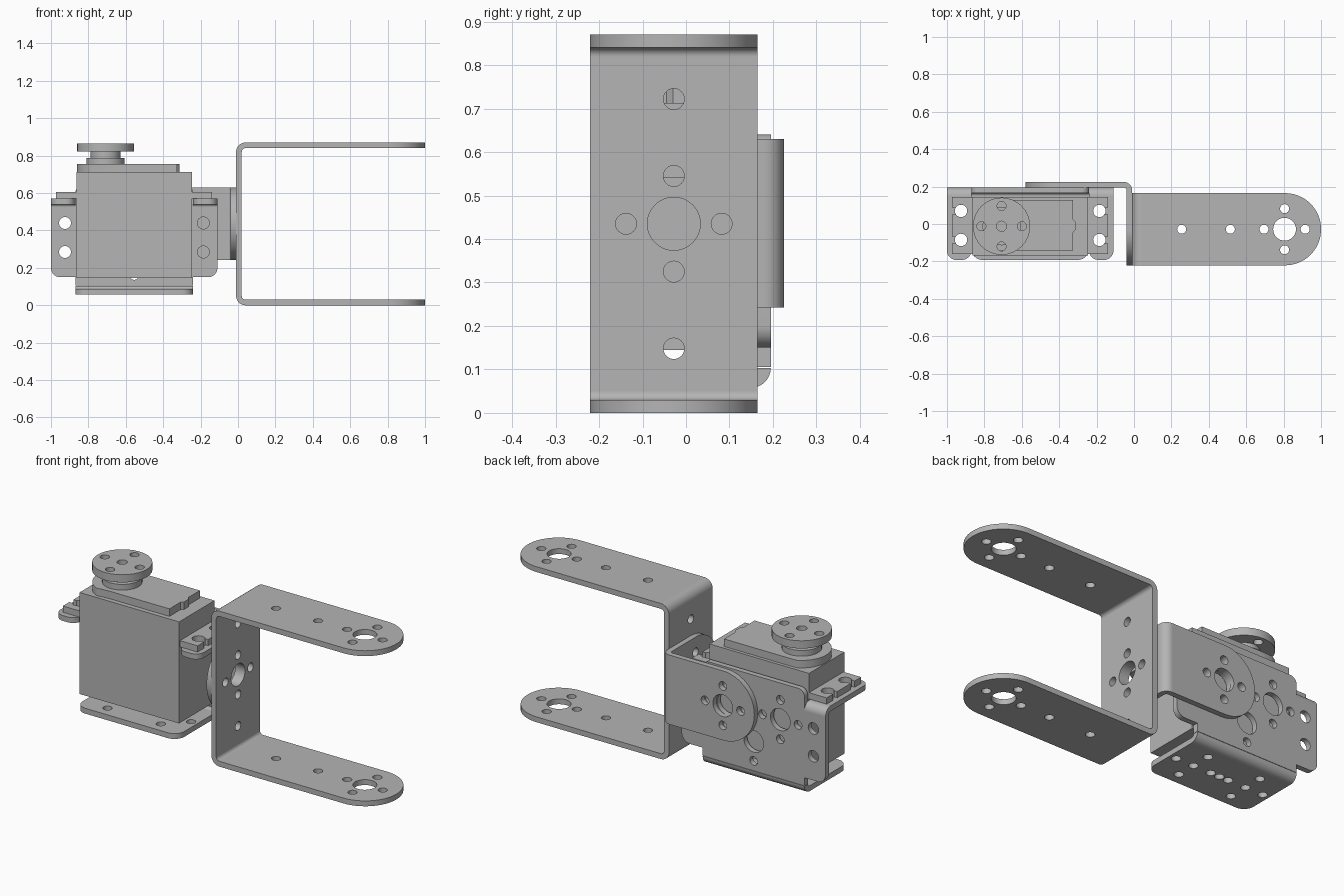
import bpy, bmesh
from math import sin, cos, pi, radians, hypot
from mathutils import Vector

if "Cube" in bpy.data.objects:
    bpy.data.objects.remove(bpy.data.objects["Cube"], do_unlink=True)

GREY = (0.46, 0.46, 0.46, 1)
metal = bpy.data.materials.new("plain grey")
metal.use_nodes = True
metal.diffuse_color = GREY
metal.node_tree.nodes["Principled BSDF"].inputs["Base Color"].default_value = GREY


# Profile helpers
def arc(u, v, r, start, end, n=32):
    angles = [radians(start + (end - start) * i / n) for i in range(n + 1)]
    return [(u + r * cos(a), v + r * sin(a)) for a in angles]


def circle(u, v, r):
    return arc(u, v, r, 0, 360)[:-1]


def rounded(corners):
    """Right-angled outline; each corner is (u, v, radius)."""
    points = []
    for i, (u, v, r) in enumerate(corners):
        p = Vector((u, v))
        if r == 0:
            points.append((u, v))
            continue
        a = (Vector(corners[i - 1][:2]) - p).normalized()
        b = (Vector(corners[(i + 1) % len(corners)][:2]) - p).normalized()
        centre = p + r * (a + b)
        for k in range(17):
            t = k / 16 * pi / 2
            points.append(tuple(centre - r * (b * cos(t) + a * sin(t))))
    return points


def rect(u0, u1, v0, v1, r=(0, 0, 0, 0)):
    spots = [(u0, v0), (u1, v0), (u1, v1), (u0, v1)]
    return rounded([(u, v, q) for (u, v), q in zip(spots, r)])


def bend(u, v, start, outer, thick=0.03):
    return arc(u, v, outer, start, start + 90, 12) + arc(u, v, outer - thick, start + 90, start, 12)


def cross(u, v, reach=0.11, small=0.024):
    return [circle(u + du, v + dv, small)
            for du, dv in ((reach, 0), (-reach, 0), (0, reach), (0, -reach))]


def hub(u, v):
    return [circle(u, v, 0.061)] + cross(u, v)


def plate(name, axis, lo, hi, outline, holes=()):
    """Extrude a flat profile with holes between lo and hi along an axis."""
    curve = bpy.data.curves.new(name, "CURVE")
    curve.dimensions, curve.fill_mode = "2D", "BOTH"
    curve.extrude = (hi - lo) / 2
    for loop in [outline, *holes]:
        spline = curve.splines.new("POLY")
        spline.points.add(len(loop) - 1)
        for point, (u, v) in zip(spline.points, loop):
            point.co = (u, v, 0, 1)
        spline.use_cyclic_u = True
    temp = bpy.data.objects.new(name + "_profile", curve)
    mesh = bpy.data.meshes.new_from_object(temp)
    bpy.data.objects.remove(temp)
    bm = bmesh.new()
    bm.from_mesh(mesh)
    for vert in bm.verts:
        u, v, w = vert.co
        w += (lo + hi) / 2
        vert.co = {"x": (w, u, v), "y": (u, w, v), "z": (u, v, w)}[axis]
    bmesh.ops.remove_doubles(bm, verts=bm.verts, dist=0.0001)
    bmesh.ops.recalc_face_normals(bm, faces=bm.faces)
    bm.to_mesh(mesh)
    bm.free()
    mesh.materials.clear()
    mesh.materials.append(metal)
    mesh.shade_smooth()
    mesh.set_sharp_from_angle(angle=radians(30))
    obj = bpy.data.objects.new(name, mesh)
    bpy.context.scene.collection.objects.link(obj)
    return obj


MID_Y, MID_Z, END = -0.028, 0.435, 0.192

# U-shaped fork
arm_holes = hub(0.805, MID_Y) + [circle(x, MID_Y, 0.024) for x in (0.255, 0.515)]
for label, z, bend_z, start in (("lower", 0, 0.05, 180), ("upper", 0.84, 0.82, 90)):
    plate(f"fork_{label}_arm", "z", z, z + 0.03,
          rect(0.04, 1, -0.221, 0.165, (0, END, END, 0)), arm_holes)
    plate(f"fork_{label}_bend", "y", -0.221, 0.165, bend(0.04, bend_z, start, 0.05))
plate("fork_web", "x", -0.01, 0.02, rect(-0.221, 0.165, 0.05, 0.82),
      hub(MID_Y, MID_Z) + [circle(MID_Y, z, 0.024) for z in (0.148, 0.722)])

# L-shaped link
plate("link_web", "x", -0.04, -0.01,
      rect(-0.221, 0.18, 0.242, 0.63, (END, 0, 0, END)), hub(MID_Y, MID_Z))
plate("link_bend", "z", 0.242, 0.63, bend(-0.055, 0.18, 0, 0.045))
plate("link_back", "y", 0.195, 0.225,
      rect(-0.58, -0.055, 0.242, 0.63, (END, 0, 0, END)), hub(-0.385, MID_Z))

# Servo bracket back plate with side wings
CX = -0.555
half = [(0.315, 0.105, 0), (0.315, 0.15, 0), (0.445, 0.15, 0.05),
        (0.445, 0.525, 0), (0.315, 0.525, 0), (0.315, 0.64, 0.04)]
outline = rounded([(CX + x, z, r) for x, z, r in half] +
                  [(CX - x, z, r) for x, z, r in reversed(half)])
holes = [circle(CX + s * 0.37, z, 0.032) for s in (-1, 1) for z in (0.285, 0.44)]
holes += hub(CX - 0.165, MID_Z) + hub(CX + 0.165, MID_Z)
holes += [circle(CX, 0.27, 0.061), circle(CX, 0.16, 0.024)]
plate("bracket_back", "y", 0.165, 0.195, outline, holes)

# Servo bracket floor
floor_holes = [circle(CX, -0.015, 0.024)]
for s in (-1, 1):
    floor_holes += cross(CX + s * 0.165, -0.015) + [circle(CX + s * 0.165, -0.015, 0.024)]
plate("bracket_floor", "z", 0.058, 0.088,
      rect(CX - 0.315, CX + 0.315, -0.192, 0.15, (0.06, 0.06, 0, 0)), floor_holes)
plate("bracket_floor_bend", "x", CX - 0.315, CX + 0.315, bend(0.15, 0.103, 270, 0.045))

# Bracket flanges and the servo's slotted ears on both sides
for label, s in (("right", -1), ("left", 1)):
    x0, x1 = sorted((CX + s * 0.315, CX + s * 0.445))
    plate(f"bracket_{label}_flange", "z", 0.54, 0.57,
          rect(x0, x1, -0.192, 0.15, (0.05, 0.05, 0, 0)),
          [circle(CX + s * 0.37, y, 0.033) for y in (-0.085, 0.07)])
    plate(f"bracket_{label}_flange_bend", "x", x0, x1, bend(0.15, 0.525, 0, 0.045))
    ear = [(0.3, -0.16), (0.417, -0.16)]
    for y in (-0.085, 0.07):
        ear += [(0.417, y - 0.018)] + arc(0.37, y, 0.033, -33, -327) + [(0.417, y + 0.018)]
    ear += [(0.417, 0.145), (0.3, 0.145)]
    plate(f"servo_{label}_ear", "z", 0.57, 0.605, [(CX + s * x, y) for x, y in ear])

# Servo case and lid
plate("servo_case", "z", 0.145, 0.713, rect(-0.863, -0.247, -0.168, 0.145))
HX, HY = -0.708, -0.012
lid = arc(HX, HY, 0.152, 115, 245)
lid += [(HX, -0.142), (-0.325, -0.142), (-0.325, -0.045), (-0.312, -0.03),
        (-0.312, 0.01), (-0.325, 0.025), (-0.325, 0.127), (HX, 0.127)]
plate("servo_lid", "z", 0.713, 0.755, lid)

# Output shaft and horn
plate("shaft_collar", "z", 0.755, 0.787, circle(HX, HY, 0.102))
plate("shaft", "z", 0.787, 0.822, circle(HX, HY, 0.08))
plate("servo_horn", "z", 0.822, 0.865, circle(HX, HY, 0.153),
      cross(HX, HY, 0.108) + [circle(HX, HY, 0.027)])
